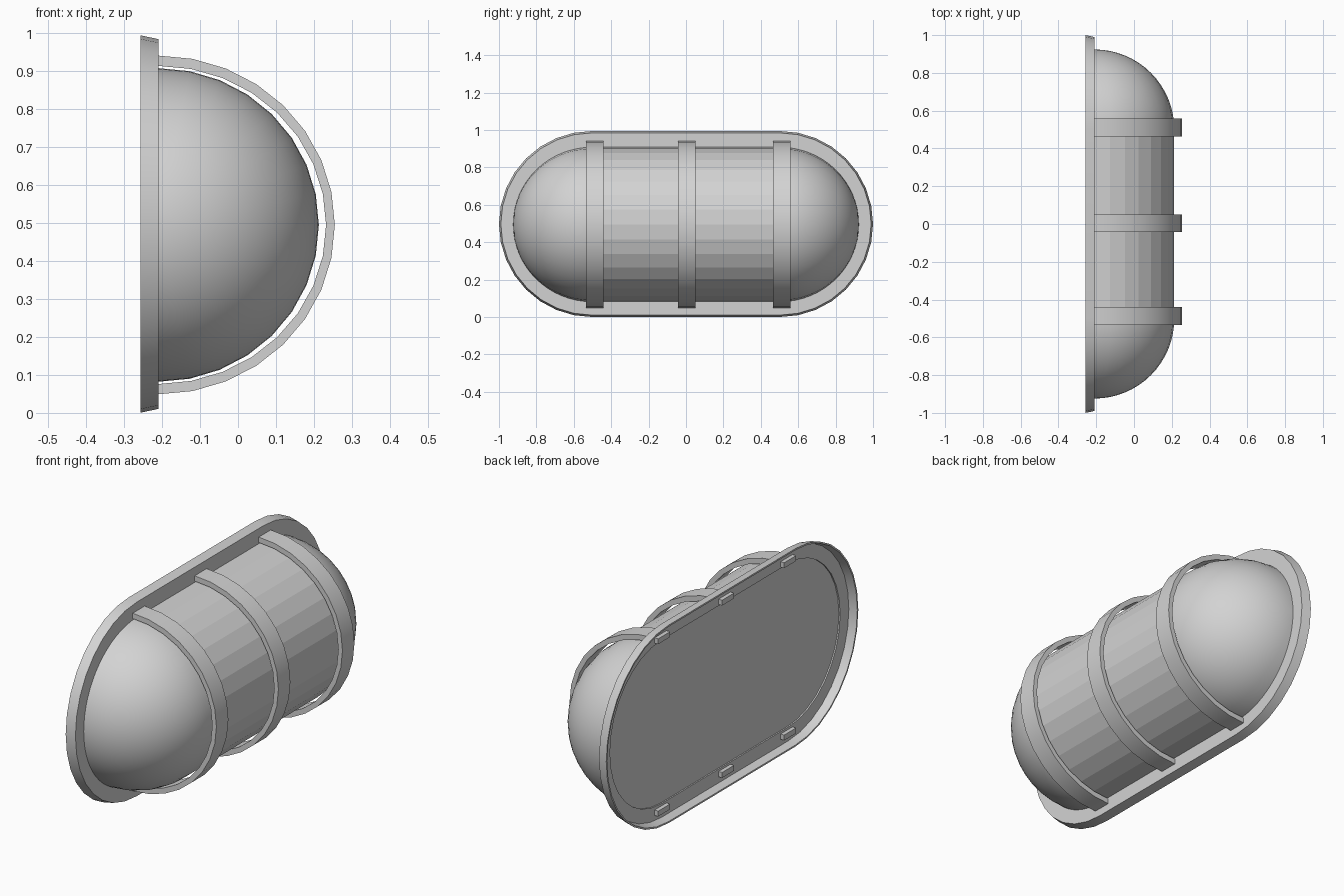
import bpy
import bmesh
from math import sin, cos, pi

if "Cube" in bpy.data.objects:
    bpy.data.objects.remove(bpy.data.objects["Cube"], do_unlink=True)

SEG = 16            # steps in each half circle
MID = 0.4975        # height of the tray's long axis
AXIS = 0.495        # height of the cover and strap axis
HALF = 0.503        # half length of the straight section
FACE = -0.21        # front plane of the tray, back plane of the cover

grey = bpy.data.materials.new("plain_grey")
grey.use_nodes = True
grey.diffuse_color = (0.65, 0.65, 0.65, 1)
grey.node_tree.nodes["Principled BSDF"].inputs["Base Color"].default_value = (0.65, 0.65, 0.65, 1)


def loft(name, loops, closed=False, caps=False):
    """Skin a list of matching closed loops into one object."""
    bm = bmesh.new()
    rings = [[bm.verts.new(p) for p in loop] for loop in loops]
    pairs = list(zip(rings, rings[1:]))
    if closed:
        pairs.append((rings[-1], rings[0]))
    for a, b in pairs:
        for i in range(len(a)):
            j = (i + 1) % len(a)
            bm.faces.new((a[i], a[j], b[j], b[i]))
    if caps:
        bm.faces.new(rings[0])
        bm.faces.new(rings[-1])
    bmesh.ops.remove_doubles(bm, verts=bm.verts, dist=0.0001)
    bmesh.ops.dissolve_degenerate(bm, edges=bm.edges, dist=0.0001)
    bmesh.ops.recalc_face_normals(bm, faces=bm.faces)
    mesh = bpy.data.meshes.new(name)
    bm.to_mesh(mesh)
    bm.free()
    mesh.materials.append(grey)
    obj = bpy.data.objects.new(name, mesh)
    bpy.context.collection.objects.link(obj)
    return obj


def smooth(obj):
    """Shade smooth, keeping the hard corners."""
    bpy.ops.object.select_all(action='DESELECT')
    bpy.context.view_layer.objects.active = obj
    obj.select_set(True)
    bpy.ops.object.shade_smooth_by_angle(angle=pi / 6)


def half_arc(rx, rz, y):
    """Half ellipse bulging to +x, from bottom to top."""
    angles = [-pi / 2 + pi * i / SEG for i in range(SEG + 1)]
    return [(FACE + rx * cos(a), y, AXIS + rz * sin(a)) for a in angles]


def stadium(x, r):
    """Long rounded outline lying in a plane of constant x."""
    points = []
    for side in (1, -1):
        for i in range(SEG + 1):
            a = -pi / 2 + pi * i / SEG
            points.append((x, side * (HALF + r * cos(a)), MID + side * r * sin(a)))
    return points


# Backing tray: drafted rim, thin front flange, open back
smooth(loft("backing_tray", [stadium(x, r) for x, r in (
    (-0.257, 0.497), (FACE, 0.487), (FACE, 0.41),
    (-0.217, 0.41), (-0.217, 0.479), (-0.257, 0.489))], closed=True))

# Glass cover: half cylinder with rounded ends, closed by a flat back
RX, RY, RZ = 0.423, 0.421, 0.413
quarter = [pi / 2 * i / SEG for i in range(SEG + 1)]
stations = [(-HALF - RY * cos(a), sin(a)) for a in quarter]
stations += [(-y, s) for y, s in reversed(stations)]
cover = loft("glass_cover", [half_arc(RX * s, RZ * s, y) for y, s in stations])
for face in cover.data.polygons:
    face.use_smooth = abs(face.center.y) > HALF and face.center.x > FACE + 0.001

# Three guard straps arching over the cover, their ends passing through the flange
WIDTH = 0.095
END = -0.237
for label, y in (("front", -0.488), ("middle", 0.004), ("rear", 0.512)):
    outer, inner = [
        [(END, 0, AXIS - rz)] + half_arc(rx, rz, 0) + [(END, 0, AXIS + rz)]
        for rx, rz in ((0.465, 0.446), (0.442, 0.419))]
    rows = []
    for o, i in zip(outer, inner):
        rows.append([(p[0], y + s * WIDTH / 2, p[2])
                     for p, s in ((o, -1), (o, 1), (i, 1), (i, -1))])
    smooth(loft(label + "_guard_strap", rows, caps=True))
